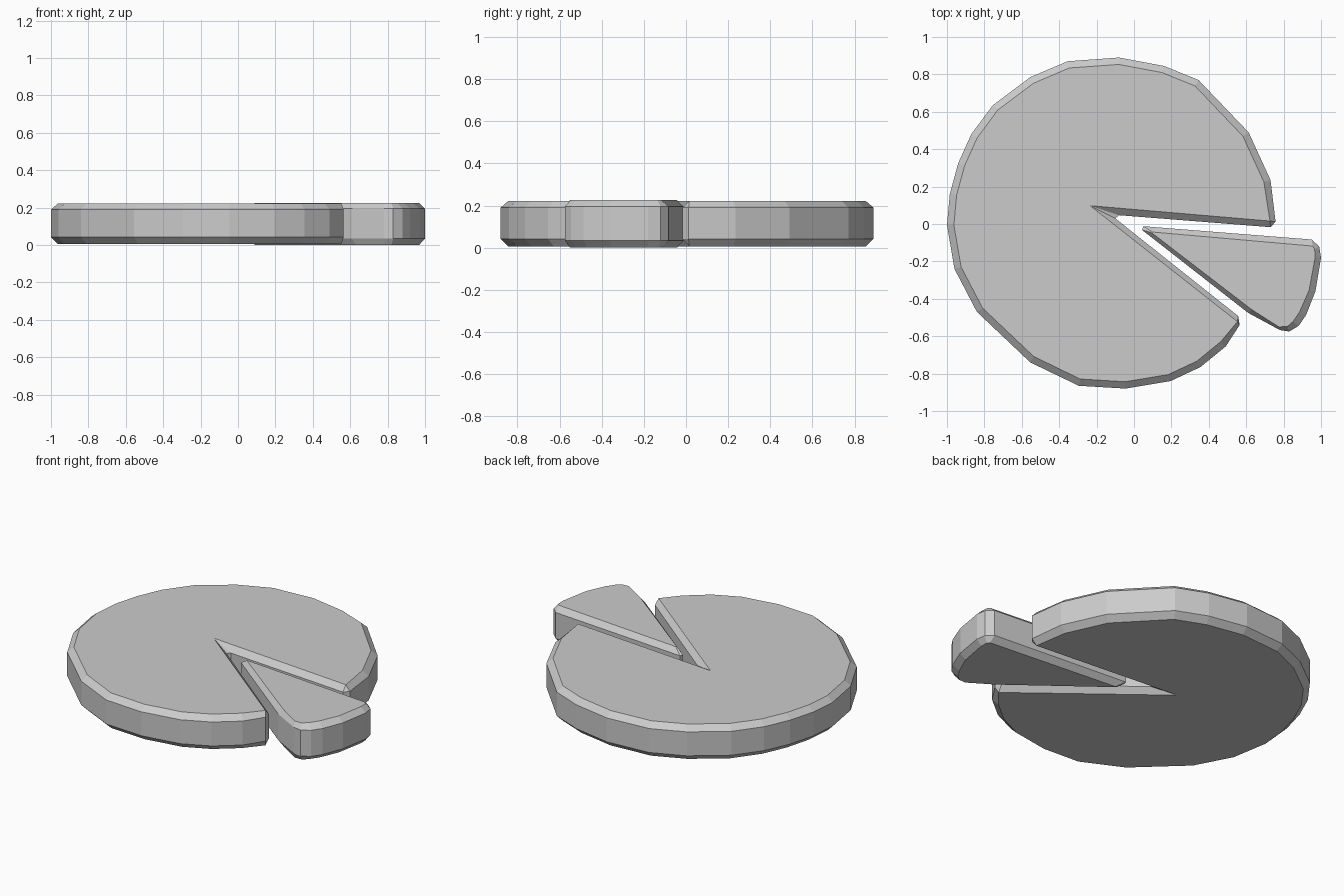
import bpy, bmesh
from mathutils import Vector

if "Cube" in bpy.data.objects:
    bpy.data.objects.remove(bpy.data.objects["Cube"])


def chamfered_slab(name, outer, inner, levels):
    """Stack inner/outer/outer/inner rings at four heights and cap them."""
    bm = bmesh.new()
    rings = []
    for pts, z in zip((inner, outer, outer, inner), levels):
        rings.append([bm.verts.new((p[0], p[1], z)) for p in pts])
    n = len(outer)
    for a, b in zip(rings, rings[1:]):
        for i in range(n):
            j = (i + 1) % n
            bm.faces.new((a[i], a[j], b[j], b[i]))
    bm.faces.new(rings[0][::-1])
    bm.faces.new(rings[-1])
    bmesh.ops.remove_doubles(bm, verts=bm.verts, dist=0.0005)
    caps = [f for f in bm.faces if len(f.verts) > 4]
    bmesh.ops.triangulate(bm, faces=caps)
    bmesh.ops.recalc_face_normals(bm, faces=bm.faces)
    me = bpy.data.meshes.new(name)
    bm.to_mesh(me)
    bm.free()
    ob = bpy.data.objects.new(name, me)
    bpy.context.collection.objects.link(ob)
    return ob


# Main disc: rim counter-clockwise from the upper notch corner to the lower one
rim = [(0.73, 0.235), (0.613, 0.49), (0.345, 0.77), (0.16, 0.845), (-0.08, 0.89),
       (-0.355, 0.87), (-0.555, 0.785), (-0.755, 0.635), (-0.87, 0.48),
       (-0.94, 0.325), (-0.985, 0.16), (-1.0, -0.005), (-0.96, -0.24),
       (-0.84, -0.47), (-0.555, -0.74), (-0.295, -0.865), (-0.045, -0.88),
       (0.195, -0.84), (0.355, -0.765), (0.49, -0.655)]
center = Vector((-0.12, 0.0))
rim_in = [Vector(p) - (Vector(p) - center).normalized() * 0.037 for p in rim]

disc_outer = [(0.73, -0.017), (0.757, 0.012)] + rim + [
    (0.565, -0.54), (0.557, -0.492), (-0.1, 0.03), (-0.08, 0.047)]
disc_inner = [(0.727, 0.016)] * 2 + rim_in + [
    (0.553, -0.522)] * 2 + [(-0.235, 0.098)] * 2
chamfered_slab("main_disc", disc_outer, disc_inner, (0.006, 0.042, 0.19, 0.222))

# Separated wedge, slightly thicker than the disc
wedge_outer = [(0.043, -0.032), (0.61, -0.475), (0.78, -0.567), (0.83, -0.575),
               (0.88, -0.545), (0.92, -0.487), (0.97, -0.36), (1.0, -0.18),
               (0.99, -0.12), (0.95, -0.083), (0.05, -0.012)]
wedge_inner = [(0.092, -0.045), (0.63, -0.458), (0.775, -0.55), (0.82, -0.548),
               (0.85, -0.522), (0.885, -0.47), (0.936, -0.355), (0.968, -0.18),
               (0.966, -0.135), (0.955, -0.118), (0.1, -0.043)]
chamfered_slab("wedge_slice", wedge_outer, wedge_inner, (0.0, 0.034, 0.195, 0.226))
